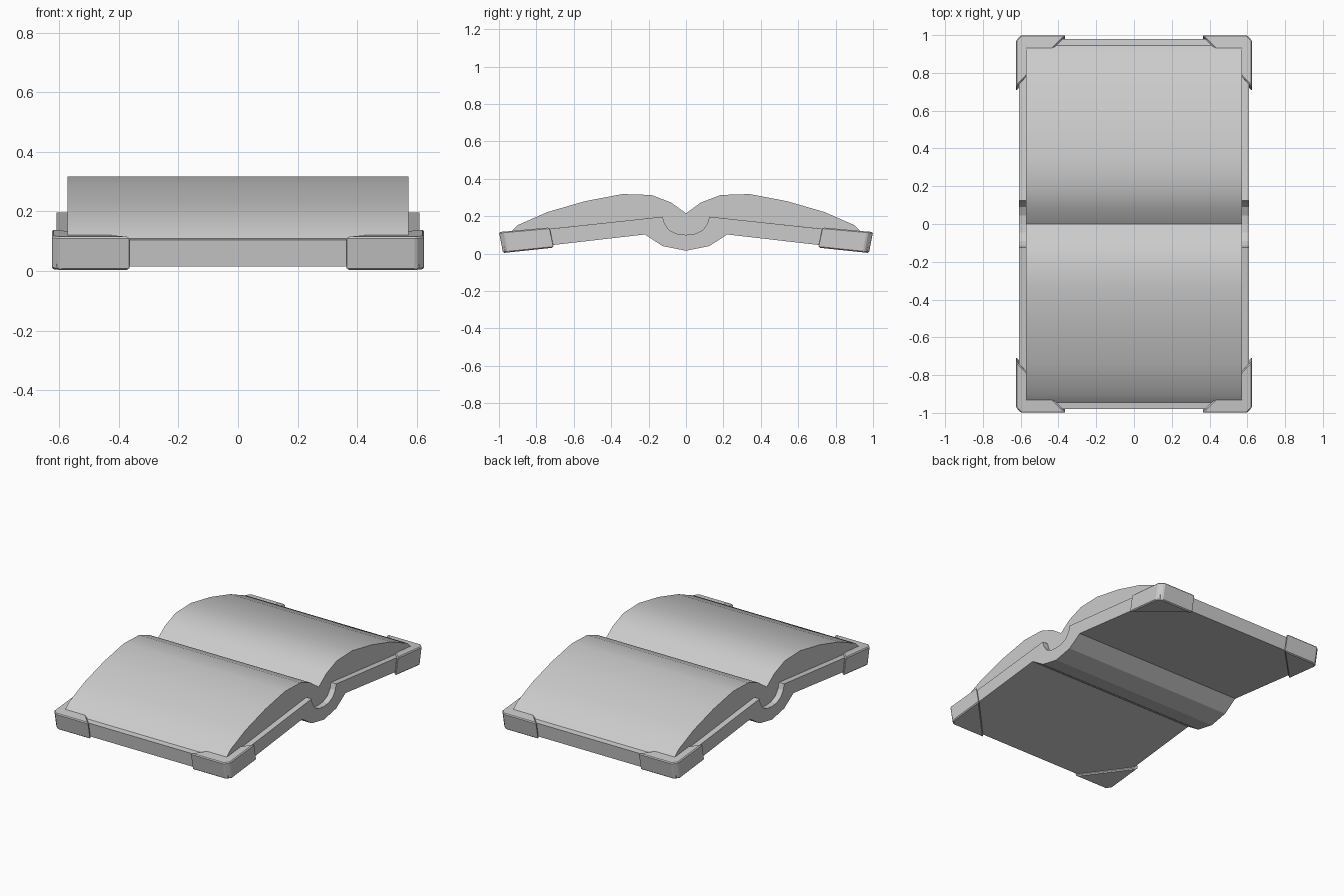
import bpy, bmesh

if "Cube" in bpy.data.objects:
    bpy.data.objects.remove(bpy.data.objects["Cube"])


def make_object(name, verts, faces):
    mesh = bpy.data.meshes.new(name)
    mesh.from_pydata(verts, [], faces)
    bm = bmesh.new()
    bm.from_mesh(mesh)
    bmesh.ops.recalc_face_normals(bm, faces=bm.faces)
    bm.to_mesh(mesh)
    bm.free()
    obj = bpy.data.objects.new(name, mesh)
    bpy.context.collection.objects.link(obj)
    return obj


def prism(name, ring_a, ring_b):
    n = len(ring_a)
    sides = [(i, (i + 1) % n, n + (i + 1) % n, n + i) for i in range(n)]
    return make_object(name, ring_a + ring_b,
                       sides + [tuple(range(n))[::-1], tuple(range(n, 2 * n))])


def mirrored(half):
    # half runs from y = 0 outwards; returns the line from -y to +y
    return [(-y, z) for y, z in half[:0:-1]] + half


def extrude_x(name, outline, half_width):
    return prism(name, [(-half_width, y, z) for y, z in outline],
                 [(half_width, y, z) for y, z in outline])


# Lines shared by cover and pages
groove = [(0, 0.10), (0.045, 0.104), (0.09, 0.125), (0.115, 0.16), (0.125, 0.197)]
cover_top = groove + [(0.98, 0.105)]
cover_bottom = [(0, 0.015), (0.125, 0.04), (0.22, 0.102), (0.97, 0.016)]
page_top = [(0, 0.215), (0.08, 0.273), (0.185, 0.313), (0.34, 0.318),
            (0.54, 0.28), (0.74, 0.222), (0.90, 0.152), (0.945, 0.109)]

# Cover with hollow spine
extrude_x("cover", mirrored(cover_top) + mirrored(cover_bottom)[::-1], 0.61)

# Page block, arched on both sides of the gutter
pages = extrude_x("pages", mirrored(page_top) + mirrored(groove)[::-1], 0.573)
bpy.context.view_layer.objects.active = pages
pages.select_set(True)
bpy.ops.object.shade_smooth_by_angle(angle=0.5)

# Triangular corner guards, tilted with the cover and mirrored to all corners
plan = [(0.36, 1.0), (0.598, 1.0), (0.625, 0.972), (0.625, 0.725)]
top = [(x, y, 0.115 + (1.0 - y) * 0.09) for x, y in plan]
bottom = [(x, y - 0.022, 0.003 + (1.0 - y) * 0.105) for x, y in plan]
guards = prism("corner_guards", bottom, top)
bevel = guards.modifiers.new("Bevel", 'BEVEL')
bevel.width = 0.006
bevel.segments = 1
mirror = guards.modifiers.new("Mirror", 'MIRROR')
mirror.use_axis = (True, True, False)
mirror.use_clip = False
